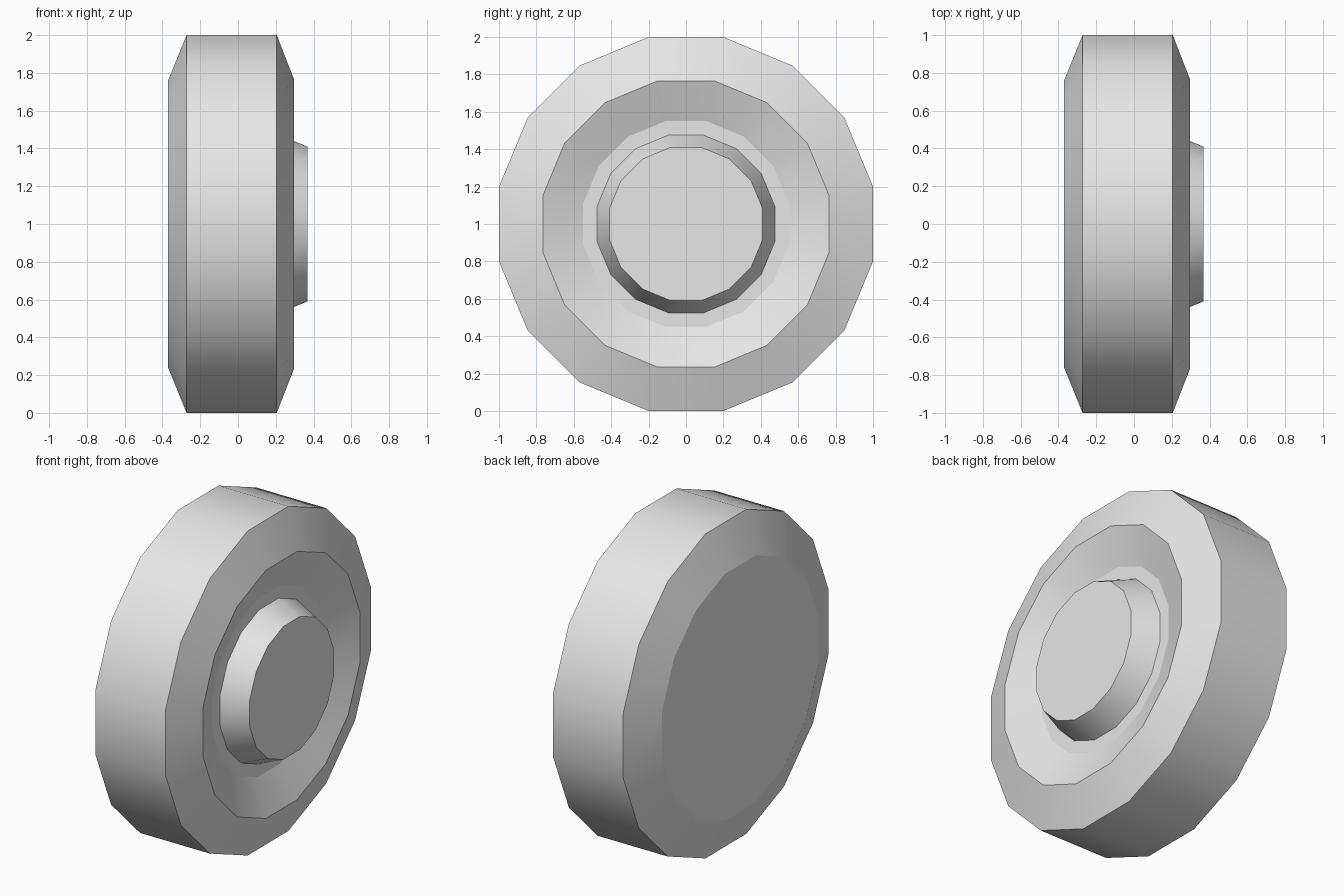
import bpy
import bmesh
from math import sin, cos, pi

SIDES = 16

cube = bpy.data.objects.get("Cube")
if cube:
    bpy.data.objects.remove(cube, do_unlink=True)


def make_material(name, color):
    mat = bpy.data.materials.new(name)
    mat.use_nodes = True
    mat.diffuse_color = color
    mat.node_tree.nodes["Principled BSDF"].inputs["Base Color"].default_value = color
    return mat


def lathe_x(name, profile, mat, cap_back=False, cap_front=False):
    """Revolve (x, flat-to-centre radius) points about the axle, creased at each ring."""
    bm = bmesh.new()
    rings = []
    for x, flat in profile:
        r = flat / cos(pi / SIDES)
        angles = [2 * pi * (i + 0.5) / SIDES for i in range(SIDES)]
        rings.append([bm.verts.new((x, r * sin(a), 1 + r * cos(a))) for a in angles])
    for a, b in zip(rings, rings[1:]):
        for i in range(SIDES):
            j = (i + 1) % SIDES
            bm.faces.new((a[i], b[i], b[j], a[j])).smooth = True
    if cap_back:
        bm.faces.new(rings[0])
    if cap_front:
        bm.faces.new(rings[-1][::-1])
    # Smooth around the wheel, sharp across the profile
    for ring in rings:
        for i in range(SIDES):
            bm.edges.get((ring[i - 1], ring[i])).smooth = False
    mesh = bpy.data.meshes.new(name)
    bm.to_mesh(mesh)
    bm.free()
    mesh.materials.append(mat)
    obj = bpy.data.objects.new(name, mesh)
    bpy.context.collection.objects.link(obj)
    return obj


grey = make_material("light grey", (0.8, 0.8, 0.8, 1))

# Tyre: flat back, bevelled shoulders, tread and dished outer face
lathe_x("tyre", [(-0.37, 0.76), (-0.272, 1.0), (0.205, 1.0), (0.297, 0.765),
                 (0.21, 0.55), (0.21, 0.475)], grey, cap_back=True)

# Hub: tapered boss rising from the dish
lathe_x("hub", [(0.21, 0.475), (0.367, 0.41)], grey, cap_front=True)
